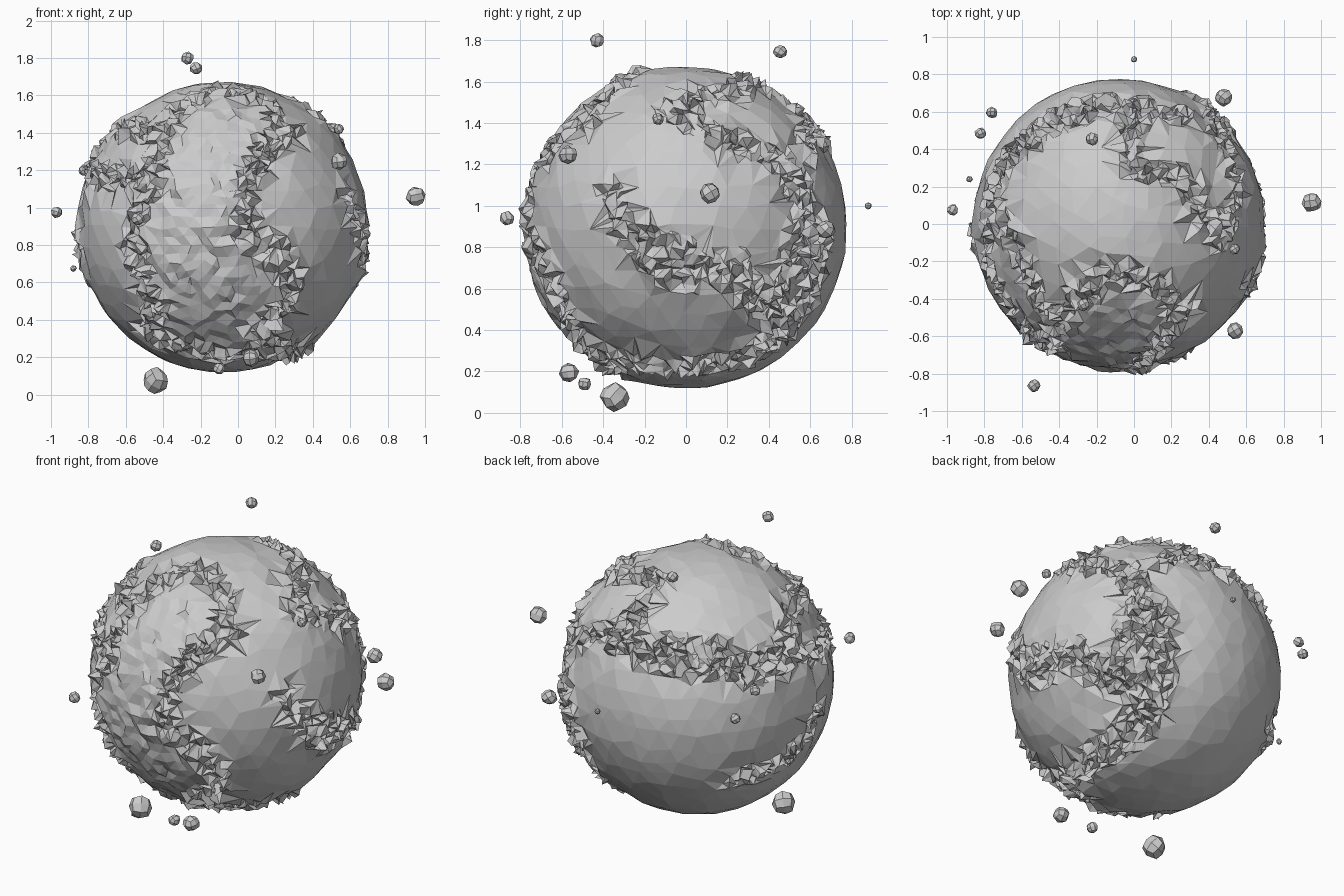
import bpy, bmesh, random
from mathutils import Vector, kdtree

if "Cube" in bpy.data.objects:
    bpy.data.objects.remove(bpy.data.objects["Cube"])

random.seed(4)
CENTRE = Vector((-0.08, 0, 0.895))
RADIUS = 0.778


def rnd(a):
    return random.uniform(-a, a)


# Ridge lines, traced on the globe as seen from several directions
def trace(right, up, points, scale=1.0, origin=(0, 0)):
    r, u = Vector(right).normalized(), Vector(up).normalized()
    d = r.cross(u)
    dirs = []
    for a, b in points:
        a, b = (a - origin[0]) * scale / RADIUS, (b - origin[1]) * scale / RADIUS
        dirs.append((r * a + u * b + d * max(0, 1 - a * a - b * b) ** 0.5).normalized())
    out = []
    for p, q in zip(dirs, dirs[1:]):
        n = max(2, int((p - q).length / 0.03))
        out += [p.lerp(q, i / n).normalized() for i in range(n + 1)]
    return out


X, Y, Z = (1, 0, 0), (0, 1, 0), (0, 0, 1)
O_FRONT, O_RIGHT, O_TOP = (-0.08, 0.9), (0, 0.9), (-0.08, 0)
ridges = []
# front: open ring over the upper face and a tail running down
ridges += trace(X, Z, [(0.27, 1.42), (0.14, 1.3), (0.03, 1.1), (0.06, 0.84), (0.25, 0.75),
                       (0.28, 0.55), (0.15, 0.36), (0.1, 0.24), (-0.15, 0.22), (-0.4, 0.3)], 1, O_FRONT)
ridges += trace(X, Z, [(-0.25, 1.58), (-0.4, 1.42), (-0.43, 1.2), (-0.53, 0.98), (-0.55, 0.75),
                       (-0.45, 0.5), (-0.45, 0.3)], 1, O_FRONT)
ridges += trace(X, Y, [(-0.4, -0.5), (-0.3, -0.38), (-0.15, -0.27), (0.05, -0.27),
                       (0.18, -0.37), (0.24, -0.5)], 1, O_TOP)
# right side: hook in the middle, belt near the bottom, rise along the back
ridges += trace(Y, Z, [(-0.37, 1.08), (-0.29, 0.88), (-0.14, 0.7), (0.05, 0.66), (0.25, 0.72),
                       (0.3, 0.6), (0.45, 0.6), (0.55, 0.9), (0.5, 1.2), (0.3, 1.28), (0.1, 1.36),
                       (-0.08, 1.47)], 1, O_RIGHT)
ridges += trace(Y, Z, [(-0.6, 0.55), (-0.5, 0.33), (-0.3, 0.25), (0, 0.22), (0.3, 0.27), (0.48, 0.38),
                       (0.6, 0.55), (0.66, 0.85)], 1, O_RIGHT)
# top
ridges += trace(X, Y, [(0.45, -0.08), (0.35, 0.1), (0.27, 0.25), (0.08, 0.27), (-0.02, 0.35), (0, 0.58),
                       (0.25, 0.58)], 1, O_TOP)
ridges += trace(X, Y, [(0, 0.62), (-0.3, 0.63), (-0.5, 0.53), (-0.7, 0.35), (-0.78, 0.1), (-0.78, -0.2),
                       (-0.68, -0.42), (-0.5, -0.6)], 1, O_TOP)
# back left, seen from above
BL = dict(scale=1 / 172, origin=(695, -679))
R, U = (-0.82, -0.57, 0), (0.285, -0.41, 0.87)
ridges += trace(R, U, [(615, -655), (660, -657), (710, -662), (740, -680), (775, -665),
                       (785, -620), (800, -580)], **BL)
ridges += trace(R, U, [(735, -785), (785, -760), (812, -720)], **BL)
# back right, seen from below
BR = dict(scale=1 / 172, origin=(1143, -680))
R, U = (-0.76, 0.65, 0), (0.28, 0.327, 0.9)
ridges += trace(R, U, [(1140, -590), (1150, -640), (1160, -700), (1115, -745), (1070, -775)], **BR)
ridges += trace(R, U, [(1025, -660), (1070, -665), (1110, -690), (1150, -700)], **BR)

tree = kdtree.KDTree(len(ridges))
for i, p in enumerate(ridges):
    tree.insert(p, i)
tree.balance()


# 1 on a ridge, fading to a little unevenness beside it
def roughness(n):
    d = tree.find(n)[2]
    w = max(0.0, min(1.0, (0.16 - d) / 0.1))
    mild = max(0.0, min(0.3, (0.3 - d) * 2))
    if n.y < -0.55 and -0.5 < n.x < 0.3:
        mild = 0.35
    return max(w, mild)


def finish(bm, name, location):
    mesh = bpy.data.meshes.new(name)
    bm.to_mesh(mesh)
    bm.free()
    ob = bpy.data.objects.new(name, mesh)
    ob.location = location
    bpy.context.collection.objects.link(ob)
    return ob


# Globe: calm facets, with finer broken facets along the ridges
bm = bmesh.new()
bmesh.ops.create_icosphere(bm, subdivisions=4, radius=1)
for v in bm.verts:
    v.co = (v.co + Vector((rnd(.028), rnd(.028), rnd(.028)))).normalized()
for limit in (0.32, 0.75):
    edges = [e for e in bm.edges if e.calc_length() > 0.05
             and roughness((e.verts[0].co + e.verts[1].co).normalized()) > limit]
    bmesh.ops.subdivide_edges(bm, edges=edges, cuts=1)
    bmesh.ops.triangulate(bm, faces=bm.faces[:])
for v in bm.verts:
    n = v.co.normalized()
    w = roughness(n)
    jitter = Vector((rnd(.024), rnd(.024), rnd(.024))) * w
    v.co = n * (RADIUS + rnd(.004) + random.uniform(-.026, .03) * w) + jitter
    v.co.z = min(v.co.z, 0.785)
finish(bm, "rocky_globe", CENTRE)

# Floating debris around the globe: x, y, z, radius
debris = [(-.27, -.43, 1.80, .035), (-.225, .455, 1.745, .035), (.95, .115, 1.06, .053),
          (-.97, .075, .975, .032), (-.88, .24, .675, .018), (-.44, -.345, .075, .07),
          (.07, -.565, .195, .048), (-.1, -.49, .14, .034), (-.535, -.865, .94, .035),
          (0, .88, 1.0, .017), (.48, .675, .885, .047), (.54, -.57, 1.245, .047),
          (-.76, .595, 1.05, .032), (-.82, .485, 1.2, .032), (.54, -.135, 1.42, .029)]
for x, y, z, r in debris:
    bm = bmesh.new()
    bmesh.ops.create_cube(bm, size=1)
    bmesh.ops.subdivide_edges(bm, edges=bm.edges[:], cuts=1, use_grid_fill=True)
    for v in bm.verts:
        v.co = v.co.normalized() * r * random.uniform(.9, 1.06)
    rock = finish(bm, "debris_rock", (x, y, z))
    rock.rotation_euler = (rnd(3), rnd(3), rnd(3))
